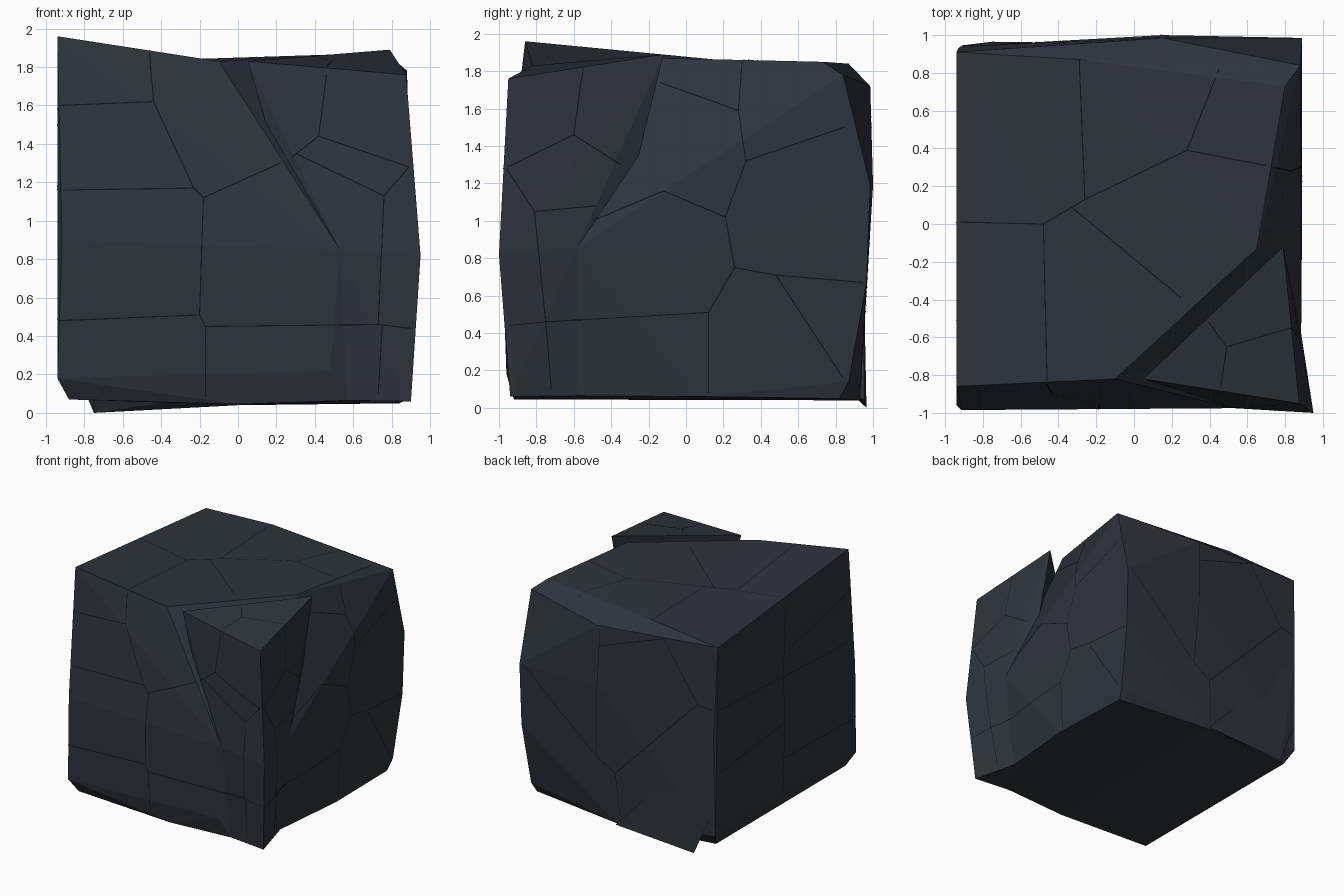
import bpy, bmesh
from mathutils import Vector
from mathutils.bvhtree import BVHTree


def material(name, rgb):
    m = bpy.data.materials.new(name)
    m.diffuse_color = (*rgb, 1)
    return m


STONE = material("stone", (0.028, 0.035, 0.044))
DARK = material("crack", (0.006, 0.007, 0.009))


def finish(bm, name, mat):
    me = bpy.data.meshes.new(name)
    bm.to_mesh(me)
    bm.free()
    me.materials.append(mat)
    ob = bpy.data.objects.new(name, me)
    bpy.context.collection.objects.link(ob)
    return ob


def chunk(name, points, open_at=()):
    """Convex stone chunk; faces lying wholly on the open_at points are left out."""
    bm = bmesh.new()
    for p in points:
        bm.verts.new(p)
    res = bmesh.ops.convex_hull(bm, input=bm.verts[:])
    junk = [g for g in set(res["geom_interior"] + res["geom_unused"])
            if isinstance(g, bmesh.types.BMVert)]
    bmesh.ops.delete(bm, geom=junk, context='VERTS')
    hidden = [f for f in bm.faces
              if all(any((v.co - Vector(s)).length < 1e-4 for s in open_at) for v in f.verts)]
    bmesh.ops.delete(bm, geom=hidden, context='FACES')
    bmesh.ops.recalc_face_normals(bm, faces=bm.faces[:])
    return finish(bm, name, STONE)


# Seam where the split corner stays attached to the block
seam = [(0.53, -0.975, 0.85), (0.885, -0.58, 0.86), (0.80, -0.57, 0.065), (0.57, -0.91, 0.065)]

# Main block
block = chunk("main_block", seam + [
    # top rim (front left corner is raised afterwards)
    (-0.95, -0.86, 1.74), (-0.10, -0.82, 1.83), (0.65, -0.13, 1.87),
    (0.80, 0.73, 1.85), (0.88, 0.84, 1.78), (-0.28, 0.87, 1.84), (-0.94, 0.91, 1.79),
    # back face
    (0.15, 0.985, 1.72), (0.15, 1.0, 1.19), (0.89, 0.985, 1.19),
    (-0.92, 0.94, 1.0), (0.885, 0.965, 0.67), (0.86, 0.87, 0.14), (-0.93, 0.93, 0.18),
    # front and left
    (-0.915, -0.985, 0.90), (-0.94, -0.96, 0.18), (0.48, -0.95, 0.22),
    # right
    (0.89, 0.05, 0.85), (0.86, 0.10, 0.06),
    # underside
    (-0.88, -0.90, 0.07), (0.0, -0.92, 0.045), (-0.88, 0.85, 0.07), (0.0, 0.93, 0.04),
    (0.84, 0.82, 0.05)], seam)
for v in block.data.vertices:
    if (v.co - Vector((-0.95, -0.86, 1.74))).length < 1e-3:
        v.co = (-0.94, -0.86, 1.96)

# Split corner leaning away from the block
corner = chunk("split_corner", seam + [
    (0.05, -0.82, 1.83), (0.79, -0.12, 1.89), (0.875, -0.95, 1.76),
    (0.95, -1.0, 0.82), (0.90, -0.94, 0.06)], seam)

# Loose flake hanging from the back face
flake = chunk("back_flake", [
    (-0.75, 0.965, 0.0), (0.0, 0.955, 0.04), (-0.915, 0.945, 1.0), (-0.91, 0.94, 0.38),
    (-0.75, 0.90, 0.12), (-0.2, 0.88, 0.08)])

# Surface cracks, drawn per side and projected onto the stone
front = [[(-.93, 1.6), (-.44, 1.62), (-.46, 1.87)], [(-.44, 1.62), (-.23, 1.17), (-.18, 1.12)],
         [(-.91, 1.16), (-.23, 1.17)], [(-.18, 1.12), (-.2, .51), (-.17, .45), (-.17, .08)],
         [(-.93, .48), (-.2, .51)], [(-.17, .45), (.73, .46), (.9, .44)],
         [(.73, .46), (.76, 1.13), (.89, 1.28), (.42, 1.44), (.46, 1.76)],
         [(.42, 1.44), (.28, 1.33)], [(-.18, 1.12), (.22, 1.3)], [(.3, 1.35), (.76, 1.13)],
         [(.75, .45), (.73, .1)]]
right = [[(-.95, 1.29), (-.6, 1.46), (-.55, 1.82)], [(-.6, 1.46), (-.35, 1.3)],
         [(-.96, 1.28), (-.81, 1.05), (-.48, 1.08)], [(-.81, 1.05), (-.75, .46), (-.72, .1)],
         [(-.95, .44), (-.75, .46), (.12, .51), (.12, .08)],
         [(.12, .51), (.26, .75), (.21, 1.02), (-.12, 1.16), (-.5, 1.0)],
         [(.26, .75), (.48, .71), (.95, .67)], [(.48, .71), (.84, .16)],
         [(.21, 1.02), (.32, 1.32), (.28, 1.59), (-.14, 1.74)], [(.28, 1.59), (.3, 1.85)],
         [(.32, 1.32), (.93, 1.53)]]
top = [[(-.92, .01), (-.48, 0), (-.46, -.83)], [(-.48, 0), (-.26, .13), (-.29, .87)],
       [(-.26, .13), (.28, .39), (.45, .82)], [(.28, .39), (.75, .3)], [(-.33, .09), (.32, -.45)],
       [(.38, -.5), (.49, -.65), (.83, -.55)], [(.49, -.65), (.46, -.86)]]
back = [[(.13, 1.7), (.13, 1.55), (.17, .58), (0, .48), (-.77, 1.27), (-.9, 1.25)],
        [(-.77, 1.27), (-.45, 1.75)], [(0, .48), (-.03, .12)], [(.85, 1.2), (.17, .58)],
        [(.13, 1.55), (-.45, 1.75)]]
left = [[(0, 1.8), (.02, 1.2), (0, .8), (.03, .15)], [(-.9, 1.6), (0, 1.4)],
        [(.02, 1.2), (.9, 1.25)], [(-.93, 1.16), (.02, 1.2)], [(-.93, .48), (.02, .5)],
        [(0, .8), (.9, .7)]]
sides = [(front, lambda a, b: (a, -2, b), (0, 1, 0)), (right, lambda a, b: (2, a, b), (-1, 0, 0)),
         (top, lambda a, b: (a, b, 3), (0, 0, -1)), (back, lambda a, b: (a, 2, b), (0, -1, 0)),
         (left, lambda a, b: (-2, a, b), (1, 0, 0))]

tree_bm = bmesh.new()
for ob in (block, corner, flake):
    tree_bm.from_mesh(ob.data)
tree = BVHTree.FromBMesh(tree_bm)
tree_bm.free()

cracks = bmesh.new()
STEPS = 8
for lines, place, ray in sides:
    ray = Vector(ray)
    for line in lines:
        for p, q in zip(line, line[1:]):
            p, q = Vector(p), Vector(q)
            hits = []
            for i in range(STEPS + 1):
                loc, nor, _, _ = tree.ray_cast(Vector(place(*p.lerp(q, i / STEPS))), ray)
                hits.append(loc)
            for a, b in zip(hits, hits[1:]):
                if a is None or b is None or abs((b - a).dot(ray)) > 0.1:
                    continue
                w = (b - a).cross(ray).normalized() * 0.003
                lift = ray * -0.003
                cracks.faces.new([cracks.verts.new(v + lift) for v in (a - w, b - w, b + w, a + w)])
finish(cracks, "surface_cracks", DARK)
